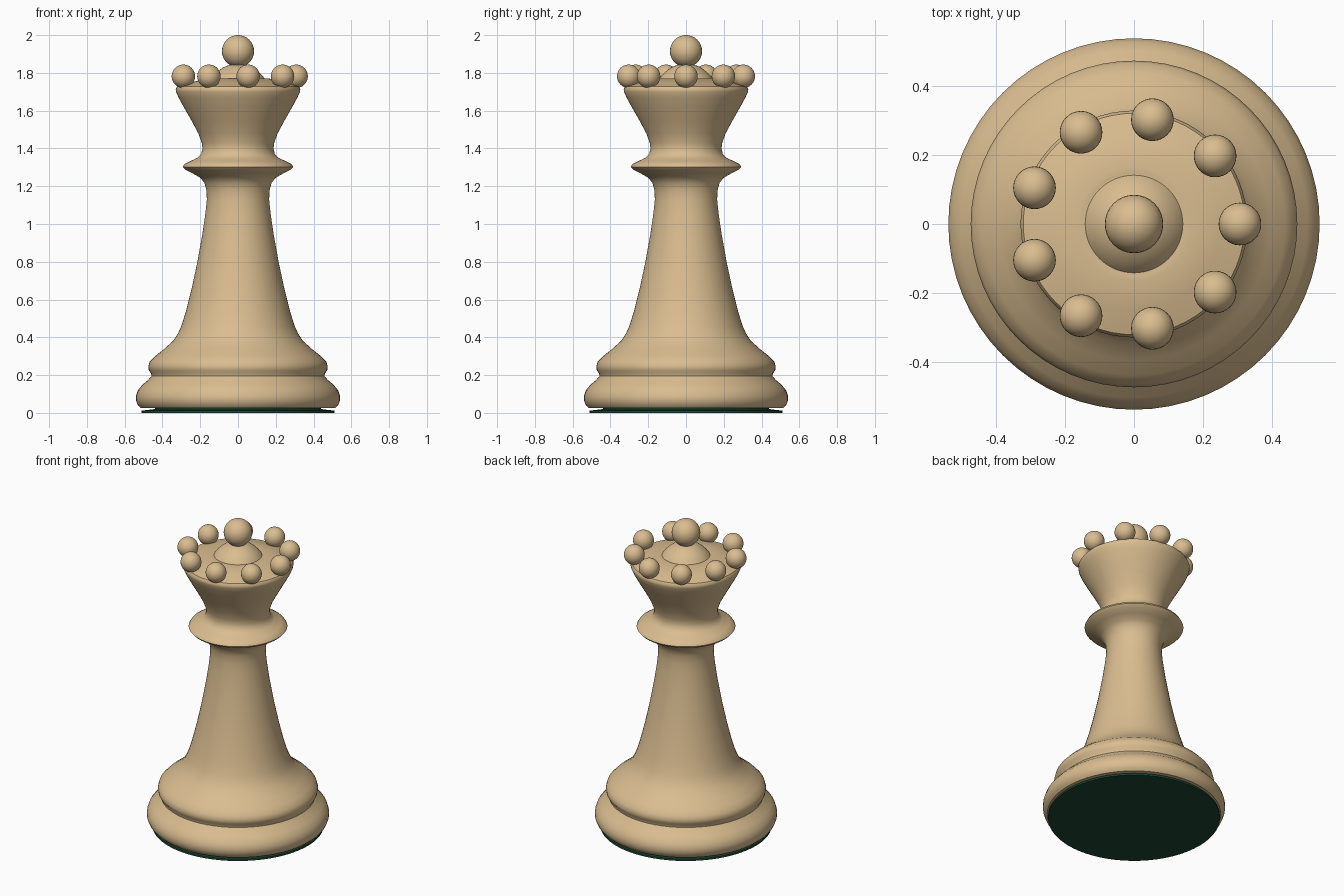
import bpy
import bmesh
from math import radians, cos, sin, tau

cube = bpy.data.objects.get("Cube")
if cube:
    bpy.data.objects.remove(cube, do_unlink=True)


def make_material(name, rgb):
    mat = bpy.data.materials.new(name)
    mat.use_nodes = True
    color = (*rgb, 1)
    mat.diffuse_color = color
    bsdf = mat.node_tree.nodes["Principled BSDF"]
    bsdf.inputs["Base Color"].default_value = color
    bsdf.inputs["Roughness"].default_value = 0.6
    return mat


def finish(name, bm, mat, angle=40):
    mesh = bpy.data.meshes.new(name)
    bmesh.ops.recalc_face_normals(bm, faces=bm.faces)
    bm.to_mesh(mesh)
    bm.free()
    mesh.materials.append(mat)
    obj = bpy.data.objects.new(name, mesh)
    bpy.context.collection.objects.link(obj)
    bpy.ops.object.select_all(action="DESELECT")
    obj.select_set(True)
    bpy.context.view_layer.objects.active = obj
    bpy.ops.object.shade_smooth_by_angle(angle=radians(angle))
    return obj


def lathe(name, profile, mat, steps=64):
    """Spin a radius/height profile round the vertical axis."""
    bm = bmesh.new()
    verts = [bm.verts.new((r, 0, z)) for r, z in profile]
    edges = [bm.edges.new(pair) for pair in zip(verts, verts[1:])]
    bmesh.ops.spin(bm, geom=verts + edges, cent=(0, 0, 0), axis=(0, 0, 1),
                   angle=tau, steps=steps, use_merge=True)
    bmesh.ops.remove_doubles(bm, verts=bm.verts, dist=0.0001)
    return finish(name, bm, mat)


def ball(name, radius, location, mat):
    bm = bmesh.new()
    bmesh.ops.create_uvsphere(bm, u_segments=32, v_segments=16, radius=radius)
    obj = finish(name, bm, mat)
    obj.location = location
    return obj


wood = make_material("pale wood", (0.70, 0.51, 0.28))
green = make_material("dark green felt", (0.012, 0.065, 0.035))

# Felt pad under the base
lathe("felt_pad", [(0, 0), (.51, 0), (.51, .012), (.44, .02), (.44, .032), (0, .032)], green)

# Stepped base, tapering stem, collar and flared crown with its low dome
base = [(0, .025), (.515, .025), (.53, .04), (.54, .065), (.54, .09), (.53, .12),
        (.505, .15), (.475, .175), (.458, .195), (.46, .208), (.472, .225),
        (.475, .245), (.468, .27), (.44, .3), (.395, .335), (.345, .38), (.318, .42)]
stem = [(.30, .46), (.275, .54), (.245, .66), (.215, .8), (.188, .95),
        (.172, 1.06), (.165, 1.13), (.167, 1.18), (.178, 1.218)]
collar = [(.2, 1.245), (.24, 1.268), (.28, 1.288), (.293, 1.302), (.285, 1.316),
          (.255, 1.332), (.215, 1.35), (.195, 1.37), (.188, 1.4)]
crown = [(.192, 1.43), (.21, 1.48), (.245, 1.545), (.285, 1.615), (.315, 1.67),
         (.328, 1.7), (.33, 1.715), (.322, 1.728), (.25, 1.75), (.165, 1.77)]
dome = [(.15, 1.768), (.142, 1.768), (.13, 1.785), (.11, 1.805),
        (.08, 1.828), (.045, 1.843), (0, 1.848)]
lathe("body", base + stem + collar + crown + dome, wood)

# Ball on top and the ring of small balls round the crown
ball("top_ball", .085, (0, 0, 1.915), wood)
COUNT = 9
for i in range(COUNT):
    a = tau * i / COUNT
    ball(f"crown_ball_{i + 1}", .062, (.308 * cos(a), .308 * sin(a), 1.782), wood)
